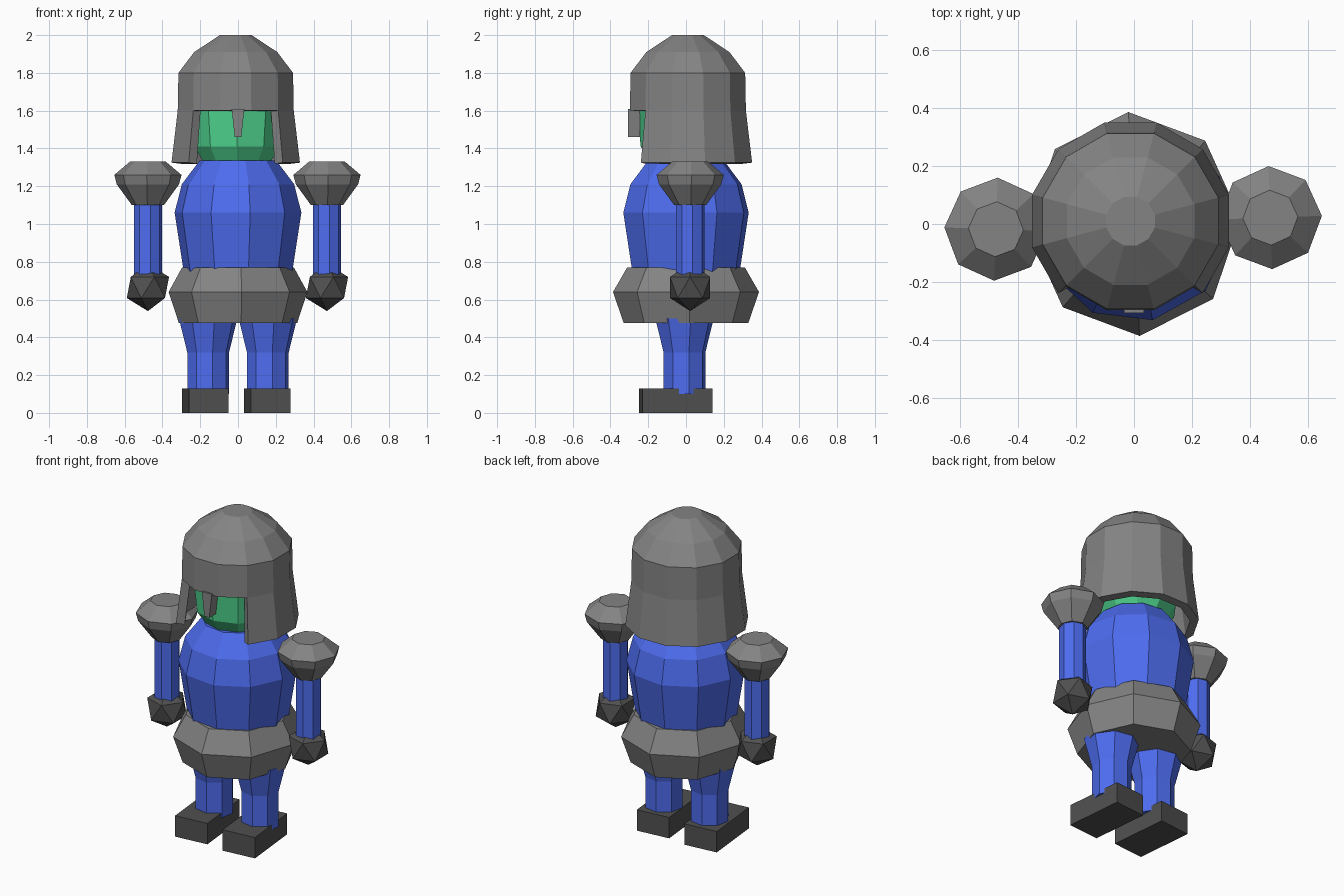
import bpy, bmesh, math
from mathutils import Matrix

if "Cube" in bpy.data.objects:
    bpy.data.objects.remove(bpy.data.objects["Cube"])


def material(name, rgb):
    m = bpy.data.materials.new(name)
    m.diffuse_color = (*rgb, 1)
    m.use_nodes = True
    m.node_tree.nodes["Principled BSDF"].inputs["Base Color"].default_value = m.diffuse_color
    return m


GREY = material("steel", (0.23, 0.23, 0.23))
DARK = material("dark_leather", (0.08, 0.08, 0.08))
BLUE = material("blue_cloth", (0.075, 0.15, 0.86))
GREEN = material("green_skin", (0.08, 0.67, 0.28))


def finish(name, bm, mat):
    mesh = bpy.data.meshes.new(name)
    bm.to_mesh(mesh)
    bm.free()
    mesh.materials.append(mat)
    ob = bpy.data.objects.new(name, mesh)
    bpy.context.collection.objects.link(ob)
    return ob


def lathe(profile, sides, turn=0.0, center=(0, 0), sx=1.0, bottom=True):
    """Stack of (z, radius) rings from bottom to top, closed by caps."""
    bm = bmesh.new()
    rings = []
    for z, r in profile:
        ring = []
        for i in range(sides):
            a = math.radians(turn) + i * math.tau / sides
            ring.append(bm.verts.new((center[0] + sx * r * math.cos(a),
                                      center[1] + r * math.sin(a), z)))
        rings.append(ring)
    for lo, hi in zip(rings, rings[1:]):
        for i in range(sides):
            j = (i + 1) % sides
            bm.faces.new((lo[i], lo[j], hi[j], hi[i]))
    bm.faces.new(rings[-1])
    if bottom:
        bm.faces.new(rings[0][::-1])
    return bm


# Helmet: domed shell with the front of the lowest band left open
bm = lathe([(1.325, 0.352), (1.6, 0.318), (1.8, 0.314), (1.91, 0.228), (2.0, 0.087)],
           12, 15, (-0.012, 0.01), bottom=False)
opening = [f for f in bm.faces if f.calc_center_median().z < 1.6
           and f.calc_center_median().y < -0.2]
bmesh.ops.delete(bm, geom=opening, context='FACES')
helmet = finish("helmet", bm, GREY)
shell = helmet.modifiers.new("thickness", 'SOLIDIFY')
shell.thickness = 0.05
shell.offset = -1

# Nose guard: tapered bar hanging from the helmet rim
bm = bmesh.new()
bmesh.ops.create_cube(bm, size=1, matrix=Matrix.Translation((0, -0.275, 1.535))
                      @ Matrix.Diagonal((0.068, 0.065, 0.15, 1)))
for v in bm.verts:
    if v.co.z < 1.5:
        v.co.x *= 0.5
finish("nose_guard", bm, GREY)

# Head
finish("head", lathe([(1.32, 0.18), (1.41, 0.24), (1.6, 0.258), (1.78, 0.22)],
                     10, 18, (-0.005, 0.0)), GREEN)

# Torso and flared skirt
finish("torso", lathe([(0.7, 0.28), (0.77, 0.293), (1.06, 0.338), (1.21, 0.3), (1.335, 0.205)],
                      10, -79), BLUE)
finish("skirt", lathe([(0.475, 0.33), (0.64, 0.387), (0.77, 0.312)], 8, 3, sx=0.95), GREY)

# Arms, hands, legs and feet, one set per side
for side, s in (("left", -1), ("right", 1)):
    arm = (-0.477, -0.018) if s < 0 else (0.471, 0.022)
    finish(side + "_shoulder_guard",
           lathe([(1.1, 0.085), (1.21, 0.165), (1.26, 0.178), (1.33, 0.095)],
                 8, 2 * s, arm), GREY)
    finish(side + "_arm", lathe([(0.72, 0.076), (1.13, 0.076)], 8, 10, arm), BLUE)

    bm = bmesh.new()
    bmesh.ops.create_icosphere(bm, subdivisions=1, radius=0.125,
                               matrix=Matrix.Translation((*arm, 0.664)))
    finish(side + "_hand", bm, DARK)

    finish(side + "_leg", lathe([(0.1, 0.113), (0.32, 0.113), (0.5, 0.158)],
                                8, 12, (0.158 * s, -0.008)), BLUE)

    bm = bmesh.new()
    foot_x = -0.173 if s < 0 else 0.155
    bmesh.ops.create_cube(bm, size=1, matrix=Matrix.Translation((foot_x, -0.055, 0.065))
                          @ Matrix.Rotation(math.radians(5.5), 4, 'Z')
                          @ Matrix.Diagonal((0.21, 0.37, 0.13, 1)))
    finish(side + "_foot", bm, DARK)
